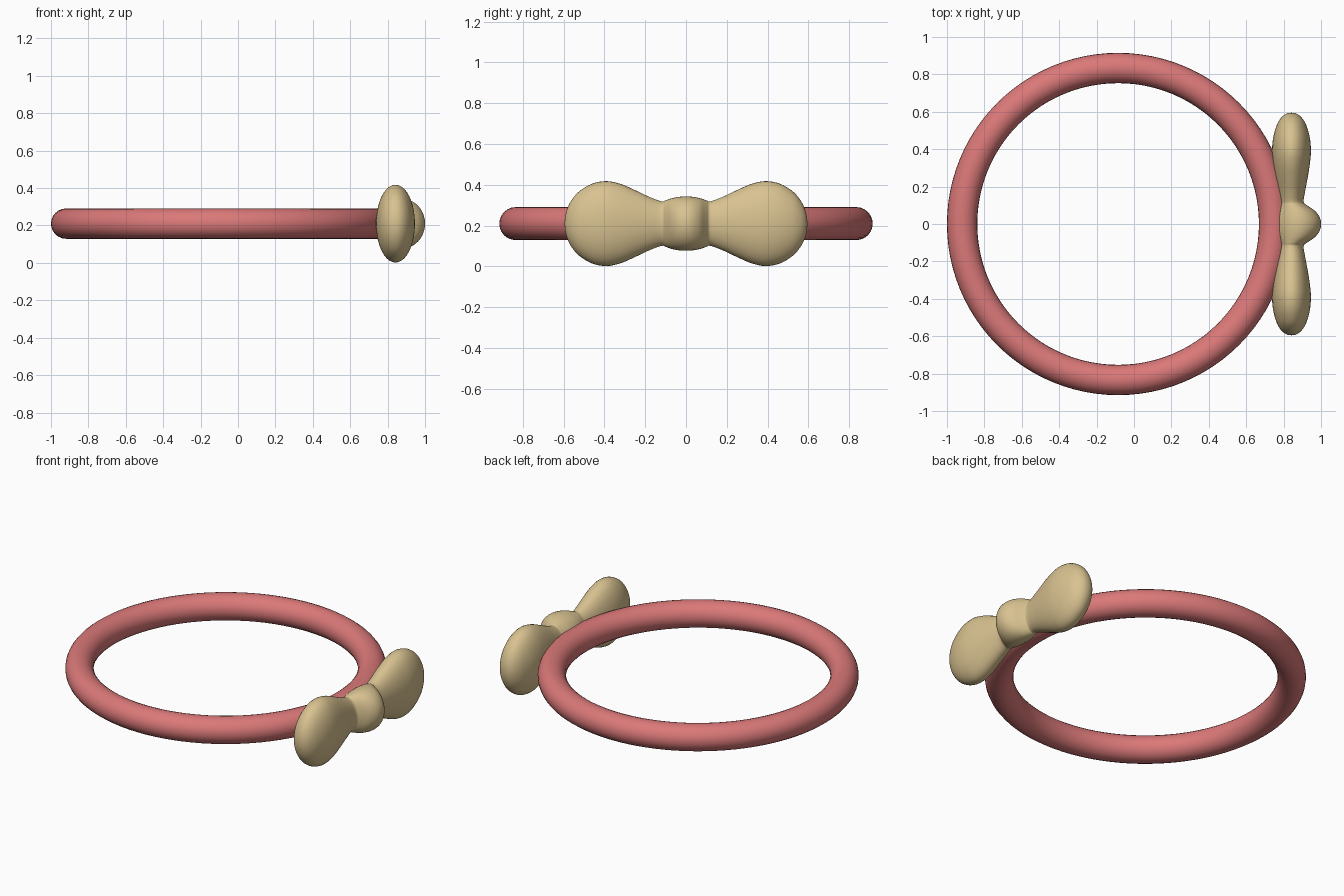
import bpy, bmesh, math

if "Cube" in bpy.data.objects:
    bpy.data.objects.remove(bpy.data.objects["Cube"])

def material(name, rgb):
    m = bpy.data.materials.new(name)
    m.diffuse_color = (*rgb, 1)
    m.use_nodes = True
    m.node_tree.nodes["Principled BSDF"].inputs["Base Color"].default_value = m.diffuse_color
    return m

pink = material("coral pink", (0.71, 0.19, 0.19))
tan = material("warm tan", (0.69, 0.54, 0.28))

def finish(obj, name, mat):
    obj.name = name
    obj.data.materials.append(mat)
    for p in obj.data.polygons:
        p.use_smooth = True

# Round band
bpy.ops.mesh.primitive_torus_add(location=(-0.085, 0, 0.21), major_radius=0.834,
                                 minor_radius=0.081, major_segments=96, minor_segments=24)
finish(bpy.context.object, "band", pink)

# Bow: elliptical sections along y as (y, back x, front x, half height)
half = [(0, 0.755, 1.0, 0.133), (0.035, 0.757, 0.993, 0.131), (0.07, 0.764, 0.968, 0.124),
        (0.1, 0.774, 0.925, 0.114), (0.12, 0.777, 0.907, 0.109), (0.18, 0.768, 0.916, 0.131),
        (0.25, 0.754, 0.929, 0.164), (0.32, 0.743, 0.94, 0.194)]
# Rounded lobe end
for deg in (90, 70, 50, 35, 22, 10, 0):
    a = math.radians(deg)
    hx = 0.104 * math.sin(a) ** 0.9 if deg else 0
    half.append((0.389 + 0.206 * math.cos(a), 0.842 - hx, 0.842 + hx, 0.208 * math.sin(a)))
ctrl = [(-y, b, f, h) for y, b, f, h in reversed(half[1:])] + half

def catmull(p0, p1, p2, p3, t):
    return [0.5 * (2 * b + (c - a) * t + (2 * a - 5 * b + 4 * c - d) * t * t
                   + (3 * b - a - 3 * c + d) * t ** 3)
            for a, b, c, d in zip(p0, p1, p2, p3)]

sections = []
for i in range(len(ctrl) - 1):
    for k in range(4):
        sections.append(catmull(ctrl[max(i - 1, 0)], ctrl[i], ctrl[i + 1],
                                ctrl[min(i + 2, len(ctrl) - 1)], k / 4))
sections = sections[1:]  # pointed ends are closed with single vertices

N = 40
bm = bmesh.new()
rings = []
for y, b, f, h in sections:
    rings.append([bm.verts.new(((b + f) / 2 + (f - b) / 2 * math.cos(2 * math.pi * j / N), y,
                                0.21 + h * math.sin(2 * math.pi * j / N))) for j in range(N)])
for r, s in zip(rings, rings[1:]):
    for j in range(N):
        bm.faces.new((r[j], r[(j + 1) % N], s[(j + 1) % N], s[j]))
for ring, y in ((rings[0], ctrl[0][0]), (rings[-1], ctrl[-1][0])):
    tip = bm.verts.new((0.842, y, 0.21))
    for j in range(N):
        bm.faces.new((ring[j], ring[(j + 1) % N], tip))
bmesh.ops.recalc_face_normals(bm, faces=bm.faces)
mesh = bpy.data.meshes.new("bow")
bm.to_mesh(mesh)
bm.free()
bow = bpy.data.objects.new("bow", mesh)
bpy.context.collection.objects.link(bow)
finish(bow, "bow", tan)
